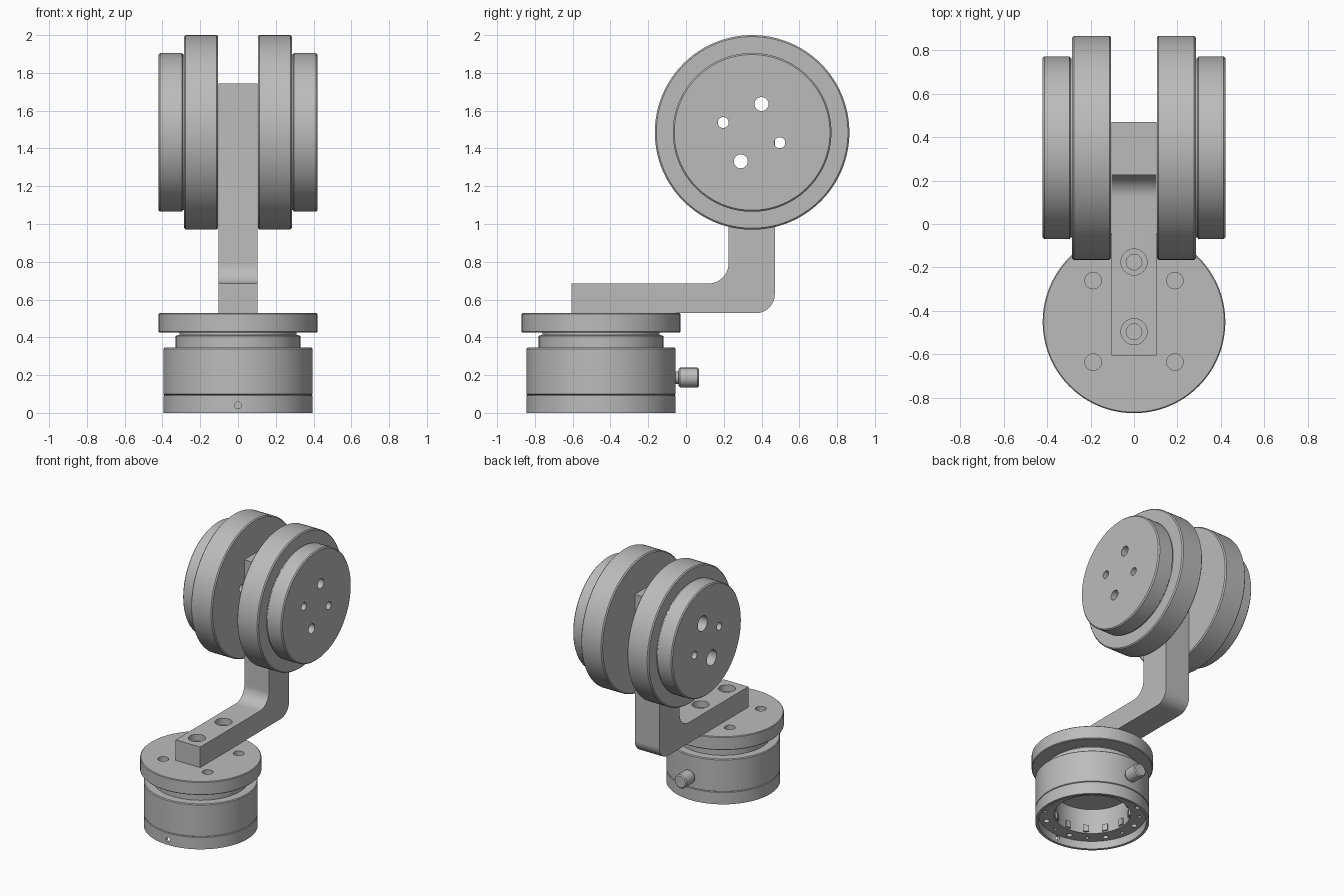
import bpy, bmesh, math
from mathutils import Matrix, Vector

if "Cube" in bpy.data.objects:
    bpy.data.objects.remove(bpy.data.objects["Cube"])

GREY = (0.5, 0.5, 0.5, 1)
metal = bpy.data.materials.new("grey metal")
metal.use_nodes = True
metal.diffuse_color = GREY
metal.node_tree.nodes["Principled BSDF"].inputs["Base Color"].default_value = GREY

TURN = {"x": Matrix.Rotation(math.pi / 2, 4, "Y"),
        "y": Matrix.Rotation(-math.pi / 2, 4, "X"),
        "z": Matrix.Identity(4)}


def add_object(name, bm):
    bmesh.ops.recalc_face_normals(bm, faces=bm.faces)
    mesh = bpy.data.meshes.new(name)
    bm.to_mesh(mesh)
    bm.free()
    mesh.materials.append(metal)
    obj = bpy.data.objects.new(name, mesh)
    bpy.context.collection.objects.link(obj)
    return obj


def lathe(name, profile, place, axis="z", steps=96):
    """Revolve (radius, height) points about an axis through place."""
    bm = bmesh.new()
    verts = [bm.verts.new((r, 0, h)) for r, h in profile]
    edges = [bm.edges.new(pair) for pair in zip(verts, verts[1:])]
    bmesh.ops.spin(bm, geom=verts + edges, cent=(0, 0, 0), axis=(0, 0, 1),
                   angle=math.tau, steps=steps, use_duplicate=False)
    bmesh.ops.remove_doubles(bm, verts=bm.verts, dist=1e-5)
    bm.transform(Matrix.Translation(place) @ TURN[axis])
    return add_object(name, bm)


def disc_profile(r, a, b, c=0.008):
    return [(0, a), (r - c, a), (r, a + c), (r, b - c), (r - c, b), (0, b)]


def drill(target, holes):
    """Cut cylinders given as (centre, radius, depth, axis)."""
    bm = bmesh.new()
    for centre, r, depth, axis in holes:
        bmesh.ops.create_cone(bm, cap_ends=True, segments=32, radius1=r, radius2=r, depth=depth,
                              matrix=Matrix.Translation(centre) @ TURN[axis])
    cutter = add_object("hole_cutter", bm)
    cutter.hide_render = True
    mod = target.modifiers.new("holes", "BOOLEAN")
    mod.object = cutter
    mod.solver = "EXACT"
    mod.use_self = True
    bpy.context.view_layer.objects.active = target
    bpy.ops.object.modifier_apply(modifier=mod.name)
    bpy.data.objects.remove(cutter)


def smooth(obj):
    bpy.ops.object.select_all(action="DESELECT")
    obj.select_set(True)
    bpy.context.view_layer.objects.active = obj
    bpy.ops.object.shade_smooth_by_angle(angle=math.radians(30))


BASE_Y = -0.45
AXLE = Vector((0, 0.35, 1.485))

# Hollow base housing with a seam groove and a stepped neck
base = lathe("base_housing", [
    (0, 0.25), (0.265, 0.25), (0.265, 0.06), (0.375, 0.06), (0.375, 0), (0.395, 0),
    (0.395, 0.091), (0.389, 0.095), (0.395, 0.099), (0.395, 0.339), (0.389, 0.345),
    (0.33, 0.345), (0.33, 0.408), (0.31, 0.413), (0.31, 0.428), (0, 0.428)], (0, BASE_Y, 0))
holes = [((0, BASE_Y - 0.385, 0.04), 0.018, 0.08, "y")]
for i in range(16):
    a = math.tau * (i + 0.5) / 16
    direction = Vector((math.cos(a), math.sin(a), 0))
    holes.append((Vector((0, BASE_Y, 0.06)) + direction * 0.33, 0.02 if i % 2 else 0.012, 0.06, "z"))
drill(base, holes)

# Small pads around the bore
bm = bmesh.new()
for i in range(12):
    spin = Matrix.Rotation(math.tau * i / 12, 4, "Z")
    bmesh.ops.create_cube(bm, size=1, matrix=Matrix.Translation((0, BASE_Y, 0.095)) @ spin
                          @ Matrix.Translation((0.262, 0, 0)) @ Matrix.Diagonal((0.02, 0.04, 0.05, 1)))
pads = add_object("bore_pads", bm)

# Top flange with four blind holes
flange = lathe("top_flange", disc_profile(0.42, 0.425, 0.528, 0.005), (0, BASE_Y, 0))
drill(flange, [((x, BASE_Y + y, 0.53), 0.038, 0.12, "z")
               for x in (-0.188, 0.188) for y in (-0.185, 0.19)])

# Rear clamp knob
knob = lathe("clamp_knob", [(0, -0.03), (0.033, -0.03), (0.033, 0.015), (0.044, 0.015),
                            (0.052, 0.023), (0.052, 0.117), (0.044, 0.125), (0, 0.125)],
             (0, BASE_Y + 0.395, 0.187), "y", 40)


# L-shaped arm with rounded bend
def arc(cy, cz, r, start, end, n=12):
    angles = [math.radians(start + (end - start) * i / n) for i in range(n + 1)]
    return [(cy + r * math.cos(a), cz + r * math.sin(a)) for a in angles]


outline = ([(-0.605, 0.528)] + arc(0.37, 0.628, 0.1, -90, 0) + [(0.47, 1.745), (0.225, 1.745)]
           + arc(0.12, 0.79, 0.105, 0, -90) + [(-0.605, 0.685)])
bm = bmesh.new()
side = bm.faces.new([bm.verts.new((-0.104, y, z)) for y, z in outline])
extruded = bmesh.ops.extrude_face_region(bm, geom=[side])["geom"]
bmesh.ops.translate(bm, vec=(0.208, 0, 0),
                    verts=[v for v in extruded if isinstance(v, bmesh.types.BMVert)])
arm = add_object("bent_arm", bm)

# Bolt positions through the wheels, as (y, z, radius)
BOLTS = [(0.40, 1.635, 0.037), (0.29, 1.332, 0.037), (0.197, 1.537, 0.029), (0.496, 1.43, 0.029)]
through = [((0, y, z), r, 1.2, "x") for y, z, r in BOLTS]
arm_holes = []
for y in (-0.175, -0.495):
    arm_holes += [((0, y, 0.685), 0.06, 0.1, "z"), ((0, y, 0.685), 0.036, 0.24, "z")]
drill(arm, arm_holes + through[:2])

# Pair of wheels, each a wide disc with a smaller hub
parts = [base, pads, flange, knob, arm]
for side_name, sign in (("left", 1), ("right", -1)):
    profile = (disc_profile(0.515, 0.105, 0.285)[:-1]
               + [(0.412, 0.285), (0.412, 0.291), (0.42, 0.297)] + disc_profile(0.42, 0.289, 0.42)[3:])
    wheel = lathe(side_name + "_wheel", [(r, sign * h) for r, h in profile], AXLE, "x", 128)
    counterbores = [((-0.42, y, z), 0.058, 0.24, "x") for y, z, r in BOLTS[:2]] if sign < 0 else []
    drill(wheel, through + counterbores)
    parts.append(wheel)

for part in parts:
    smooth(part)
